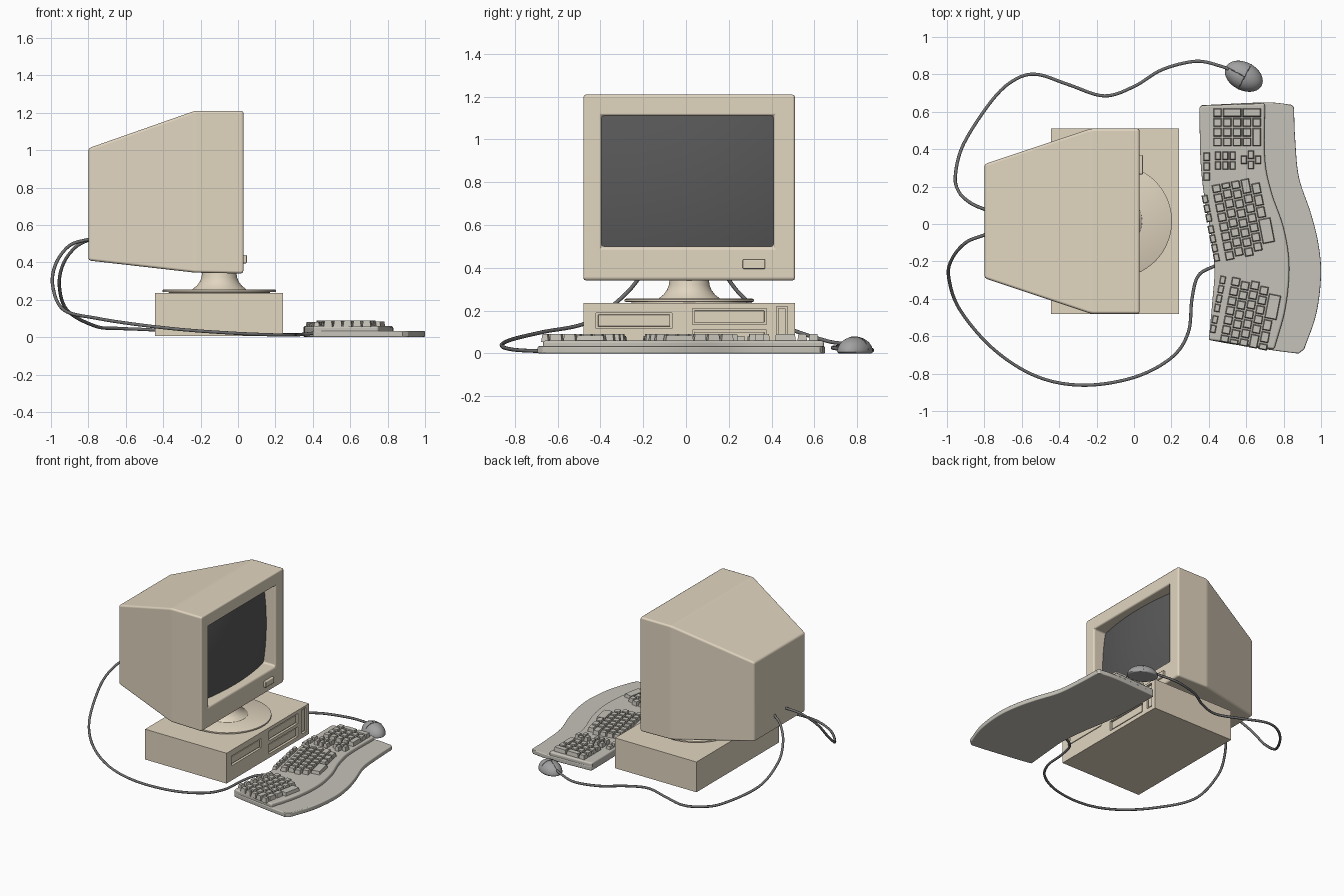
import bpy, bmesh, math
from mathutils import Vector, Matrix

if "Cube" in bpy.data.objects:
    bpy.data.objects.remove(bpy.data.objects["Cube"])


def material(name, rgb):
    m = bpy.data.materials.new(name)
    m.diffuse_color = (*rgb, 1)
    m.use_nodes = True
    m.node_tree.nodes["Principled BSDF"].inputs["Base Color"].default_value = m.diffuse_color
    return m


BEIGE = material("beige_plastic", (0.76, 0.67, 0.53))
GLASS = material("dark_glass", (0.10, 0.10, 0.10))
BOARD = material("warm_grey", (0.56, 0.54, 0.48))
GREY = material("mouse_grey", (0.36, 0.36, 0.36))
DARK = material("cable_grey", (0.16, 0.16, 0.16))


def finish(name, bm, mat, bevel=0, segments=2, limit=30, smooth=30):
    bmesh.ops.recalc_face_normals(bm, faces=bm.faces)
    me = bpy.data.meshes.new(name)
    bm.to_mesh(me)
    bm.free()
    ob = bpy.data.objects.new(name, me)
    bpy.context.collection.objects.link(ob)
    me.materials.append(mat)
    bpy.ops.object.select_all(action='DESELECT')
    ob.select_set(True)
    bpy.context.view_layer.objects.active = ob
    if smooth:
        bpy.ops.object.shade_smooth_by_angle(angle=math.radians(smooth))
    if bevel:
        b = ob.modifiers.new("bevel", 'BEVEL')
        b.width, b.segments = bevel, segments
        b.limit_method, b.angle_limit = 'ANGLE', math.radians(limit)
        b.harden_normals = True
    return ob


def loft(name, rects, mat, **kw):
    """Skin through rectangles (x, y0, y1, z0, z1), capped at both ends."""
    bm = bmesh.new()
    rings = [[bm.verts.new((x, y, z)) for y, z in ((a, c), (b, c), (b, d), (a, d))]
             for x, a, b, c, d in rects]
    for r, s in zip(rings, rings[1:]):
        for i in range(4):
            bm.faces.new((r[i], r[i - 1], s[i - 1], s[i]))
    bm.faces.new(rings[0])
    bm.faces.new(rings[-1])
    return finish(name, bm, mat, **kw)


def box(name, x0, x1, y0, y1, z0, z1, mat, **kw):
    return loft(name, [(x, y0, y1, z0, z1) for x in (x0, x1)], mat, **kw)


def spline(pts, n=8):
    """Catmull-Rom points through pts."""
    p = [Vector(q) for q in pts]
    p = [2 * p[0] - p[1]] + p + [2 * p[-1] - p[-2]]
    out = []
    for a, b, c, d in zip(p, p[1:], p[2:], p[3:]):
        for k in range(n):
            t = k / n
            out.append(0.5 * (2 * b + (c - a) * t + (2 * a - 5 * b + 4 * c - d) * t * t
                              + (3 * b - a - 3 * c + d) * t ** 3))
    return out + [p[-2]]


def tube(name, pts, radius, mat):
    cu = bpy.data.curves.new(name, 'CURVE')
    cu.dimensions, cu.bevel_depth, cu.bevel_resolution = '3D', radius, 2
    cu.use_fill_caps = True
    path = spline(pts)
    sp = cu.splines.new('POLY')
    sp.points.add(len(path) - 1)
    for q, v in zip(sp.points, path):
        q.co = (*v, 1)
    cu.materials.append(mat)
    ob = bpy.data.objects.new(name, cu)
    bpy.context.collection.objects.link(ob)
    bpy.ops.object.select_all(action='DESELECT')
    ob.select_set(True)
    bpy.context.view_layer.objects.active = ob
    bpy.ops.object.convert(target='MESH')


def lathe(name, profile, centre, mat, steps=64):
    bm = bmesh.new()
    vs = [bm.verts.new((r, 0, z)) for r, z in profile]
    es = [bm.edges.new(e) for e in zip(vs, vs[1:])]
    bmesh.ops.spin(bm, geom=vs + es, axis=(0, 0, 1), cent=(0, 0, 0), steps=steps, angle=2 * math.pi)
    bmesh.ops.remove_doubles(bm, verts=bm.verts, dist=1e-5)
    bmesh.ops.translate(bm, verts=bm.verts, vec=centre)
    return finish(name, bm, mat)


def slab(name, outline, z0, z1, mat, bevel):
    bm = bmesh.new()
    f = bm.faces.new([bm.verts.new((p[0], p[1], z0)) for p in outline])
    up = bmesh.ops.extrude_face_region(bm, geom=[f])["geom"]
    for v in up:
        if isinstance(v, bmesh.types.BMVert):
            v.co.z = z1
    return finish(name, bm, mat, bevel=bevel, segments=3, limit=50)


# Monitor shell with a recess for the tube
SCREEN = (-0.395, 0.41, 0.50, 1.11)
loft("monitor_shell", [(-0.80, -0.29, 0.32, 0.41, 1.01), (-0.23, -0.48, 0.51, 0.345, 1.21),
                       (0.03, -0.48, 0.51, 0.34, 1.21), (0.03, *SCREEN), (-0.10, *SCREEN)],
     BEIGE, bevel=0.014, limit=12)

# Domed screen glass
bm = bmesh.new()
bmesh.ops.create_grid(bm, x_segments=24, y_segments=18, size=1)
for v in bm.verts:
    y, z = v.co.x * 0.403, v.co.y * 0.306
    v.co = (-0.005 - 0.27 * (y * y + z * z), y + 0.0075, z + 0.805)
screen = finish("screen_glass", bm, GLASS)
if screen.data.polygons[0].normal.x < 0:
    screen.data.flip_normals()
box("power_button", 0.02, 0.048, 0.265, 0.37, 0.395, 0.44, BEIGE, bevel=0.006)

# Swivel stand
lathe("stand_plate", [(0, 0.23), (0.27, 0.23), (0.27, 0.24), (0.303, 0.242), (0.303, 0.252),
                      (0.295, 0.256), (0, 0.256)], (-0.1, 0.015, 0), BEIGE)
lathe("stand_neck", [(0.145, 0.25), (0.142, 0.258), (0.12, 0.275), (0.104, 0.297), (0.095, 0.32),
                     (0.09, 0.36)], (-0.1, 0.015, 0), BEIGE, 48)

# Desktop case with recessed bays
case = box("desktop_case", -0.445, 0.24, -0.48, 0.51, 0.005, 0.235, BEIGE, smooth=0)
BAYS = [("left_panel", -0.42, -0.065, 0.117, 0.19), ("upper_drive", 0.03, 0.375, 0.135, 0.21),
        ("lower_drive", 0.03, 0.375, 0.035, 0.11), ("side_strip", 0.423, 0.475, 0.035, 0.22)]
for name, y0, y1, z0, z1 in BAYS:
    cutter = box(name + "_cutter", 0.222, 0.26, y0, y1, z0, z1, BEIGE, smooth=0)
    cutter.hide_render = True
    mod = case.modifiers.new("bay", 'BOOLEAN')
    mod.operation, mod.object, mod.solver = 'DIFFERENCE', cutter, 'EXACT'
    bpy.context.view_layer.objects.active = case
    bpy.ops.object.modifier_apply(modifier="bay")
    bpy.data.objects.remove(cutter)
    box(name, 0.21, 0.234, y0 + 0.009, y1 - 0.009, z0 + 0.009, z1 - 0.009, BEIGE, bevel=0.003)

# Keyboard: low palm rest and raised key deck
back = spline([(0.40, -0.62), (0.42, -0.40), (0.43, -0.24), (0.41, -0.05), (0.375, 0.15),
               (0.355, 0.35), (0.35, 0.62)])
rim = spline([(0.36, 0.635), (0.70, 0.65), (0.84, 0.638)], 4)
palm = spline([(0.855, 0.625), (0.862, 0.45), (0.882, 0.25), (0.945, 0.06), (0.985, -0.1),
               (1.0, -0.27), (0.975, -0.48), (0.91, -0.67)])
front = spline([(0.88, -0.693), (0.74, -0.675), (0.41, -0.625)], 4)[:-1]
step = spline([(0.70, 0.645), (0.70, 0.35), (0.735, 0.17), (0.80, -0.02), (0.83, -0.22),
               (0.81, -0.45), (0.75, -0.67)])
slab("palm_rest", back + rim + palm + front, 0.0, 0.034, BOARD, 0.007)
slab("key_deck", back + [(0.36, 0.634)] + step, 0.005, 0.06, BOARD, 0.012)


# Keys: tapered caps gathered per cluster
def key(bm, frame, u0, u1, v0, v1, h=0.036):
    vs = bmesh.ops.create_cube(bm, size=1)["verts"]
    su, sv = u1 - u0 - 0.006, v1 - v0 - 0.006
    for q in vs:
        k = 0.010 if q.co.z > 0 else 0
        q.co = frame @ Vector(((u0 + u1) / 2 + q.co.x * (su - k),
                               (v0 + v1) / 2 + q.co.y * (sv - k), 0.054 + (q.co.z + 0.5) * h))


def frame(x, y, u, v):
    return Matrix(((u[0], v[0], 0, x), (u[1], v[1], 0, y), (0, 0, 1, 0), (0, 0, 0, 1)))


P = 0.0525
for name, x, y, side, limit, fkeys in (("right_keys", 0.49, -0.20, 1, 0.417, 7),
                                       ("left_keys", 0.523, -0.278, -1, 0.36, 6)):
    m = frame(x, y, (-0.19, 0.98 * side), (0.98, 0.19 * side))
    bm = bmesh.new()
    for r, start in enumerate((0, 0.012, 0.0, 0.018)):
        u = start
        while u < limit - 0.01:
            end = u + P if u + 1.6 * P < limit else limit
            key(bm, m, u, end, r * P, (r + 1) * P)
            u = end
    key(bm, m, 0.05, 0.19, 4 * P, 5.4 * P, 0.03)
    for u in (0.19, 0.255, 0.32):
        key(bm, m, u, min(u + 0.065, limit), 4 * P, 5 * P)
    for i in range(fkeys):
        u = 0.005 + i * 0.051 + (0.012 if i > 3 else 0)
        key(bm, m, u, u + 0.05, -0.063, -0.025, 0.028)
    finish(name, bm, BOARD, smooth=0)

# Number pad, navigation and arrow keys
m = frame(0.42, 0.412, (0, 1), (1, 0))
bm = bmesh.new()
for r in range(5):
    for c in range(3):
        if (r, c) not in ((4, 0), (4, 1)):
            key(bm, m, c * P, (c + 1) * P, r * P, (r + 1) * P)
key(bm, m, 0, 2 * P, 4 * P, 5 * P)
for r0, r1 in ((0, 1), (1, 3), (3, 5)):
    key(bm, m, 3 * P, 4 * P, r0 * P, r1 * P)
finish("number_pad", bm, BOARD, smooth=0)
m = frame(0, 0, (0, 1), (1, 0))
bm = bmesh.new()
for i in range(3):
    key(bm, m, 0.228 + i * 0.053, 0.28 + i * 0.053, 0.367, 0.41, 0.028)
    for c in range(2):
        key(bm, m, 0.287 + c * 0.052, 0.339 + c * 0.052, 0.43 + i * 0.039, 0.469 + i * 0.039)
for x, y in ((0.588, 0.343), (0.625, 0.37), (0.625, 0.316), (0.664, 0.343)):
    key(bm, m, y - 0.026, y + 0.026, x - 0.02, x + 0.02)
finish("navigation_keys", bm, BOARD, smooth=0)

# Mouse: flattened dome with button seams
A, B, H = 0.108, 0.075, 0.072
place = Matrix.Translation((0.587, 0.79, 0)) @ Matrix.Rotation(math.radians(-28), 4, 'Z')
bm = bmesh.new()
bmesh.ops.create_uvsphere(bm, u_segments=40, v_segments=24, radius=1)
for v in bm.verts:
    z = max(v.co.z, -0.09)
    k = 0.93 if v.co.z < -0.05 else 1
    v.co = place @ Vector((v.co.x * A * k, v.co.y * B * k, z * H + 0.0065))
finish("mouse_body", bm, GREY, smooth=50)


def on_dome(a, b):
    return place @ Vector((a * A, b * B, 0.0065 + H * math.sqrt(max(0, 1 - a * a - b * b))))


tube("mouse_cross_seam", [on_dome(0.05, -0.99 + i * 0.22) for i in range(10)], 0.002, DARK)
tube("mouse_button_seam", [on_dome(-0.95 + i * 0.2, 0) for i in range(6)], 0.002, DARK)

# Cables
tube("mouse_cable", [(-0.79, 0.075, 0.525), (-0.87, 0.11, 0.48), (-0.935, 0.17, 0.39),
                     (-0.955, 0.26, 0.27), (-0.91, 0.43, 0.14), (-0.76, 0.66, 0.058),
                     (-0.64, 0.77, 0.047), (-0.52, 0.80, 0.042), (-0.35, 0.745, 0.034),
                     (-0.16, 0.685, 0.027), (0.0, 0.735, 0.02), (0.15, 0.825, 0.014),
                     (0.33, 0.87, 0.014), (0.46, 0.845, 0.03), (0.52, 0.82, 0.04)], 0.009, DARK)
tube("keyboard_cable", [(-0.79, -0.055, 0.525), (-0.90, -0.10, 0.49), (-0.975, -0.19, 0.39),
                        (-0.99, -0.29, 0.27), (-0.93, -0.46, 0.145), (-0.75, -0.67, 0.1),
                        (-0.52, -0.815, 0.065), (-0.27, -0.862, 0.038), (0.0, -0.82, 0.02),
                        (0.2, -0.715, 0.012), (0.29, -0.58, 0.011), (0.31, -0.40, 0.012),
                        (0.345, -0.275, 0.015), (0.44, -0.22, 0.025)], 0.009, DARK)
